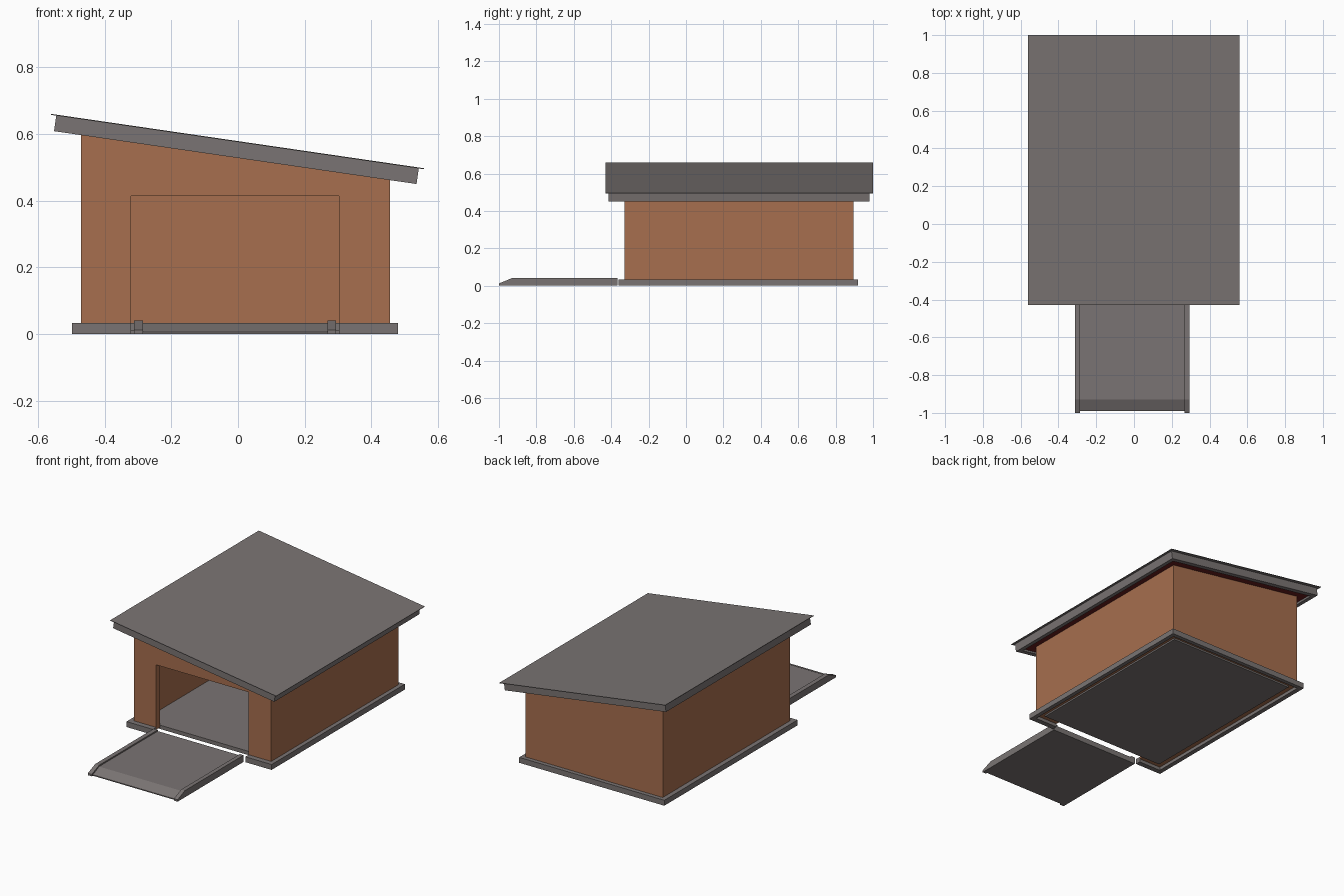
import bpy, bmesh
from mathutils import Vector

if "Cube" in bpy.data.objects:
    bpy.data.objects.remove(bpy.data.objects["Cube"])


def material(name, rgb):
    m = bpy.data.materials.new(name)
    m.diffuse_color = (*rgb, 1)
    m.use_nodes = True
    m.node_tree.nodes["Principled BSDF"].inputs["Base Color"].default_value = m.diffuse_color
    return m


GREY = material("grey", (0.195, 0.175, 0.172))
BROWN = material("clay_brown", (0.385, 0.158, 0.077))
RED = material("dark_red", (0.13, 0.012, 0.012))


def prism(name, pts, a, b, mat, axis="y"):
    """Extrude a profile: (x, z) along y, or (y, z) along x."""
    bm = bmesh.new()

    def put(p, d):
        return bm.verts.new((p[0], d, p[1]) if axis == "y" else (d, p[0], p[1]))
    lo = [put(p, a) for p in pts]
    hi = [put(p, b) for p in pts]
    bm.faces.new(lo)
    bm.faces.new(hi[::-1])
    for i in range(len(pts)):
        j = (i + 1) % len(pts)
        bm.faces.new((lo[j], lo[i], hi[i], hi[j]))
    bmesh.ops.recalc_face_normals(bm, faces=bm.faces)
    me = bpy.data.meshes.new(name)
    bm.to_mesh(me)
    bm.free()
    me.materials.append(mat)
    ob = bpy.data.objects.new(name, me)
    bpy.context.collection.objects.link(ob)
    return ob


def box(name, x0, x1, y0, y1, z0, z1, mat):
    return prism(name, [(x0, z0), (x1, z0), (x1, z1), (x0, z1)], y0, y1, mat)


def cut(ob, cutters):
    """Subtract each cutter, then remove it."""
    bpy.context.view_layer.objects.active = ob
    for c in cutters:
        c.hide_render = True
        mod = ob.modifiers.new("cut", "BOOLEAN")
        mod.operation, mod.solver, mod.object = "DIFFERENCE", "EXACT", c
        bpy.ops.object.modifier_apply(modifier=mod.name)
        bpy.data.objects.remove(c)


# Wall outline, wall thickness and door opening
X0, X1, Y0, Y1, T = -0.47, 0.455, -0.33, 0.895, 0.036
DX0, DX1, DZ = -0.32, 0.303, 0.414

# Sloped roof frame: u runs down the slope, v is height above the top surface
origin = Vector((-0.56, 0.66))
u = (Vector((0.558, 0.497)) - origin).normalized()
n = Vector((-u.y, u.x))
L = (Vector((0.558, 0.497)) - origin).length


def slope(a, b, v0, v1):
    return [tuple(origin + u * s + n * v)
            for s, v in ((a, v0), (b, v0), (b, v1), (a, v1))]


def soffit_z(x, v):
    p = origin + n * v
    return p.y + (x - p.x) * u.y / u.x


# Roof sheet, fascia frame and recessed soffit
prism("roof_sheet", slope(0, L, -0.003, 0), -0.43, 1.0, GREY)
fascia = prism("fascia", slope(0.016, L - 0.016, -0.05, -0.003), -0.415, 0.98, GREY)
cut(fascia, [prism("fascia_cutter", slope(0.044, L - 0.044, -0.1, 0.1),
                   -0.387, 0.952, GREY)])
prism("soffit", slope(0.044, L - 0.044, -0.038, -0.03), -0.387, 0.952, RED)

# Walls: hollow shell with a sloping top and a door opening
walls = prism("walls", [(X0, 0.02), (X1, 0.02), (X1, soffit_z(X1, -0.036)),
                        (X0, soffit_z(X0, -0.036))], Y0, Y1, BROWN)
cut(walls, [box("room_cutter", X0 + T, X1 - T, Y0 + T, Y1 - T, -0.2, 1, BROWN),
            box("door_cutter", DX0, DX1, Y0 - 0.1, Y0 + T + 0.02, -0.2, DZ, BROWN)])

# Plinth ring around the walls, open at the door
plinth = box("plinth", -0.498, 0.48, -0.362, 0.92, 0, 0.033, GREY)
cut(plinth, [box("ring_cutter", X0, X1, Y0, Y1, -0.1, 0.2, GREY),
             box("gap_cutter", DX0, DX1, -0.5, Y0 + 0.1, -0.1, 0.2, GREY)])

# Floor slab inside the room
box("floor", X0 + T, X1 - T, Y0 + T, Y1 - T, 0.01, 0.033, GREY)

# Entrance ramp with raised kerbs
prism("ramp_deck", [(-0.99, 0), (-0.99, 0.006), (-0.93, 0.033), (-0.365, 0.033),
                    (-0.365, 0)], -0.285, 0.268, GREY, "x")
for name, a, b in (("left_kerb", -0.312, -0.285), ("right_kerb", 0.268, 0.293)):
    prism(name, [(-1, 0), (-1, 0.012), (-0.93, 0.041), (-0.365, 0.041),
                 (-0.365, 0)], a, b, GREY, "x")
